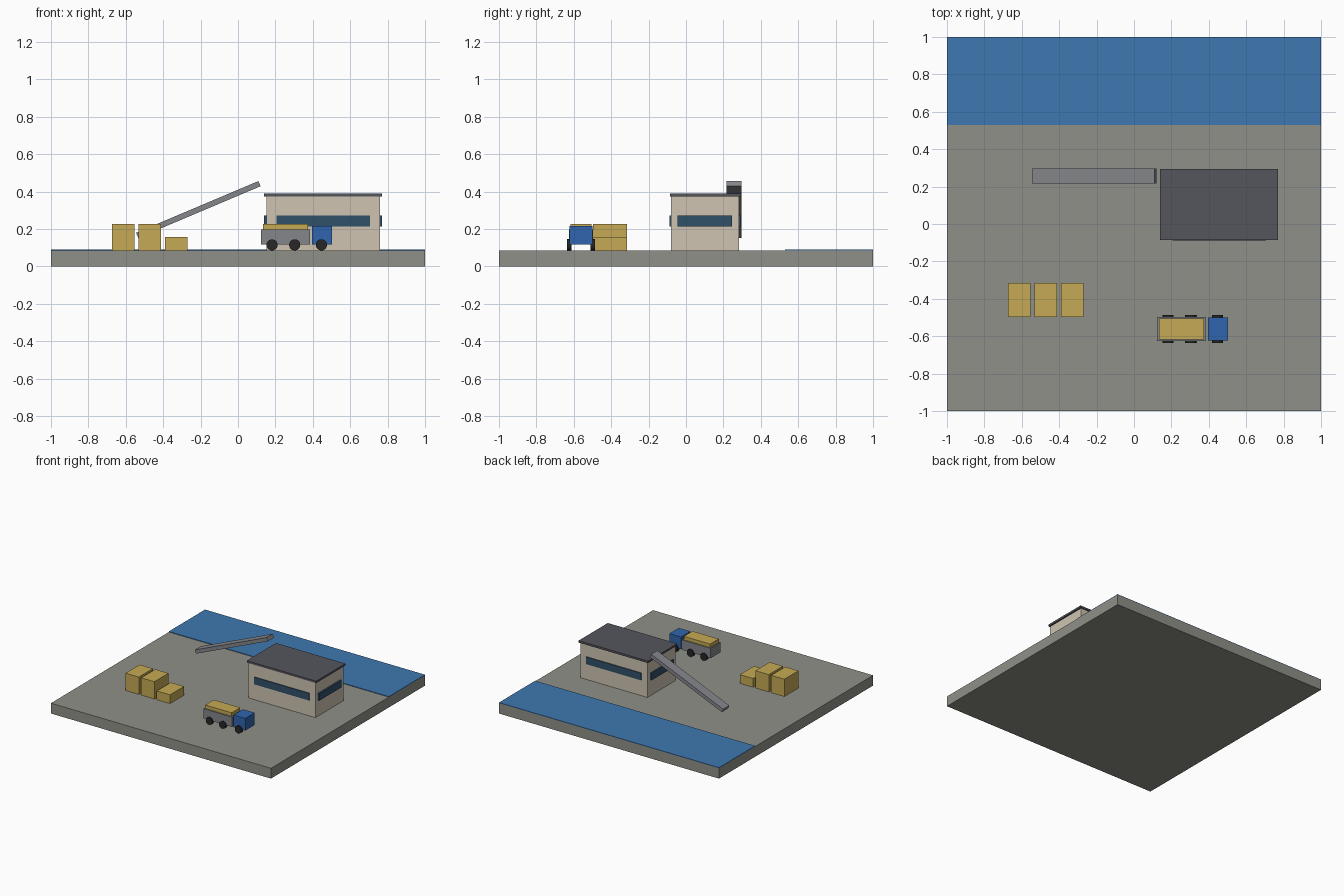
import bpy
import math

if "Cube" in bpy.data.objects:
    bpy.data.objects.remove(bpy.data.objects["Cube"])


def material(name, rgb):
    m = bpy.data.materials.new(name)
    m.diffuse_color = (*rgb, 1)
    m.use_nodes = True
    m.node_tree.nodes["Principled BSDF"].inputs["Base Color"].default_value = m.diffuse_color
    return m


CONCRETE = material("concrete", (0.28, 0.28, 0.25))
WATER = material("water", (0.05, 0.19, 0.44))
PLASTER = material("plaster", (0.62, 0.55, 0.44))
ROOF = material("roof", (0.09, 0.09, 0.11))
GLASS = material("glass", (0.03, 0.08, 0.14))
STEEL = material("steel", (0.23, 0.24, 0.26))
CARGO = material("cargo", (0.56, 0.40, 0.09))
BLUE = material("blue_paint", (0.03, 0.13, 0.42))
RUBBER = material("rubber", (0.02, 0.02, 0.02))


def box(name, x, y, z, mat):
    """Box from (min, max) ranges on each axis."""
    spans = (x, y, z)
    bpy.ops.mesh.primitive_cube_add(size=1, location=[(a + b) / 2 for a, b in spans])
    ob = bpy.context.object
    ob.name = name
    ob.scale = [b - a for a, b in spans]
    ob.data.materials.append(mat)
    return ob


GROUND = 0.085

# Quay slab and water strip along the back
box("quay", (-1, 1), (-1, 1), (0, GROUND), CONCRETE)
box("water", (-1, 1), (0.53, 1), (GROUND, 0.09), WATER)

# Warehouse: walls, roof, and window bands that poke out on opposite sides
box("warehouse_walls", (0.152, 0.759), (-0.08, 0.284), (GROUND, 0.376), PLASTER)
box("warehouse_roof", (0.14, 0.771), (-0.086, 0.293), (0.374, 0.39), ROOF)
box("long_side_windows", (0.206, 0.706), (-0.087, 0.291), (0.214, 0.273), GLASS)
box("short_side_windows", (0.14, 0.771), (-0.045, 0.245), (0.214, 0.273), GLASS)

# Inclined conveyor rising towards the warehouse
conveyor = box("conveyor", (-0.567, 0.143), (0.216, 0.296), (0.289, 0.319), STEEL)
conveyor.rotation_euler.y = -0.4

# Row of crates
for i, top in enumerate((0.227, 0.227, 0.157)):
    x = -0.674 + 0.142 * i
    box(f"crate_{i + 1}", (x, x + 0.121), (-0.498, -0.315), (GROUND, top), CARGO)

# Truck: bed, load, cab
TRUCK_Y = -0.561
box("truck_bed", (0.124, 0.386), (TRUCK_Y - 0.065, TRUCK_Y + 0.065), (0.117, 0.198), STEEL)
box("truck_load", (0.134, 0.374), (TRUCK_Y - 0.056, TRUCK_Y + 0.056), (0.196, 0.227), CARGO)
box("truck_cab", (0.395, 0.502), (TRUCK_Y - 0.061, TRUCK_Y + 0.061), (0.117, 0.217), BLUE)

# Truck wheels, three on each side
for side, s in (("front", -1), ("back", 1)):
    for i, x in enumerate((0.182, 0.303, 0.446)):
        bpy.ops.mesh.primitive_cylinder_add(
            vertices=20, radius=0.03, depth=0.024,
            location=(x, TRUCK_Y + s * 0.062, GROUND + 0.03),
            rotation=(math.pi / 2, 0, 0))
        wheel = bpy.context.object
        wheel.name = f"wheel_{side}_{i + 1}"
        wheel.data.materials.append(RUBBER)
        bpy.ops.object.shade_smooth_by_angle()
